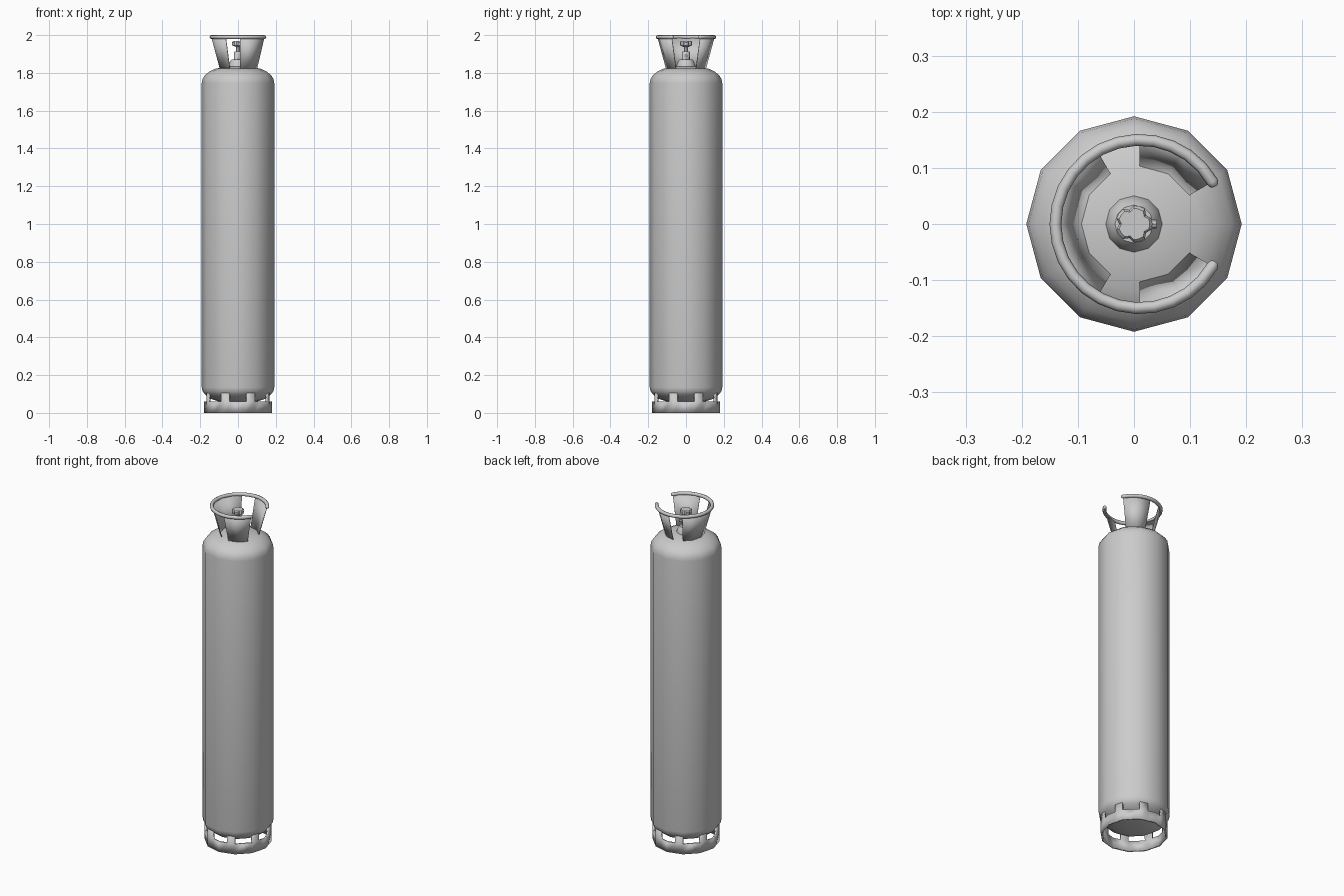
import bpy, bmesh
from math import sin, cos, radians, pi

if "Cube" in bpy.data.objects:
    bpy.data.objects.remove(bpy.data.objects["Cube"])


def finish(name, bm, angle=40, thickness=0):
    bmesh.ops.remove_doubles(bm, verts=bm.verts, dist=1e-5)
    bmesh.ops.recalc_face_normals(bm, faces=bm.faces)
    me = bpy.data.meshes.new(name)
    bm.to_mesh(me)
    bm.free()
    ob = bpy.data.objects.new(name, me)
    bpy.context.collection.objects.link(ob)
    bpy.ops.object.select_all(action='DESELECT')
    ob.select_set(True)
    bpy.context.view_layer.objects.active = ob
    bpy.ops.object.shade_smooth_by_angle(angle=radians(angle))
    if thickness:
        mod = ob.modifiers.new("thickness", 'SOLIDIFY')
        mod.thickness = thickness
        mod.offset = -1
    return ob


def skin(bm, rows, closed=True):
    """Bridge equal-length rows of points with quads."""
    vs = [[bm.verts.new(p) for p in r] for r in rows]
    n = len(rows[0])
    for a, b in zip(vs, vs[1:]):
        for i in range(n if closed else n - 1):
            j = (i + 1) % n
            bm.faces.new((a[i], a[j], b[j], b[i]))
    return vs


def lathe(name, profile, sides, angle=40, lobes=None):
    """Revolve (radius, z) points; lobes scales the radius per side."""
    bm = bmesh.new()
    k = lobes or (lambda i: 1)
    rows = [[(r * k(i) * cos(2 * pi * i / sides), r * k(i) * sin(2 * pi * i / sides), z)
             for i in range(sides)] for r, z in profile]
    vs = skin(bm, rows)
    bm.faces.new(vs[0])
    bm.faces.new(vs[-1])
    return finish(name, bm, angle)


def cone_point(deg, r, z, cx=0):
    return (cx + r * cos(radians(deg)), r * sin(radians(deg)), z)


# Tank body, with domed bottom and shoulder
lathe("tank_body", [(0.04, 0.055), (0.10, 0.06), (0.145, 0.075), (0.175, 0.098),
                    (0.188, 0.115), (0.192, 0.135), (0.192, 1.745), (0.188, 1.768),
                    (0.175, 1.788), (0.15, 1.808), (0.12, 1.822), (0.05, 1.835)], 12)

# Neck boss on the dome
lathe("neck_boss", [(0.052, 1.82), (0.05, 1.838), (0.042, 1.86), (0.034, 1.87)], 12)

# Foot ring: solid band with eight windows between tabs
bm = bmesh.new()
R, flat = 0.18, cos(radians(15))
for i in range(24):
    a, b = i * 15, i * 15 + 15
    ra, rb = (R, R * flat) if i % 2 == 0 else (R * flat, R)
    bands = [(0, 0.06)] + ([(0.06, 0.112)] if i % 3 == 1 else [])
    for lo, hi in bands:
        skin(bm, [[cone_point(a, ra, lo), cone_point(b, rb, lo)],
                  [cone_point(a, ra, hi), cone_point(b, rb, hi)]], closed=False)
finish("foot_ring", bm, thickness=0.01)

# Collar plates flaring up to the handle
CX = 0.01
for name, start, end in (("collar_plate_left", 30, 90), ("collar_plate_back", 120, 240),
                         ("collar_plate_right", 270, 330)):
    bm = bmesh.new()
    angs = range(start, end + 1, 30)
    skin(bm, [[cone_point(a, 0.101, 1.817, CX) for a in angs],
              [cone_point(a, 0.147, 1.988, CX) for a in angs]], closed=False)
    finish(name, bm, thickness=0.004)

# Round handle rail with rounded ends
bm = bmesh.new()
stations = [(26.4, 0.004), (27.5, 0.008)] + [(30 + 12.5 * i, 0.0105) for i in range(25)]
stations += [(332.5, 0.008), (333.6, 0.004)]
rows = [[cone_point(a, 0.15 + t * cos(pi * j / 4), 1.9895 + t * sin(pi * j / 4), CX)
         for j in range(8)] for a, t in stations]
vs = skin(bm, rows)
bm.faces.new(vs[0])
bm.faces.new(vs[-1])
finish("handle_rail", bm, 60)

# Valve: body, stem, lobed hand wheel and side outlet
lathe("valve_body", [(0.022, 1.86), (0.022, 1.908), (0.018, 1.913)], 8)
lathe("valve_stem", [(0.010, 1.91), (0.010, 1.95)], 8)
lathe("hand_wheel", [(0.014, 1.938), (0.032, 1.946), (0.033, 1.962), (0.028, 1.968)], 20,
      lobes=lambda i: 0.8 if i % 4 == 2 else 1)
outlet = lathe("valve_outlet", [(0.008, 0.0), (0.008, 0.04)], 8)
outlet.rotation_euler = (0, pi / 2, 0)
outlet.location = (0, 0, 1.89)
